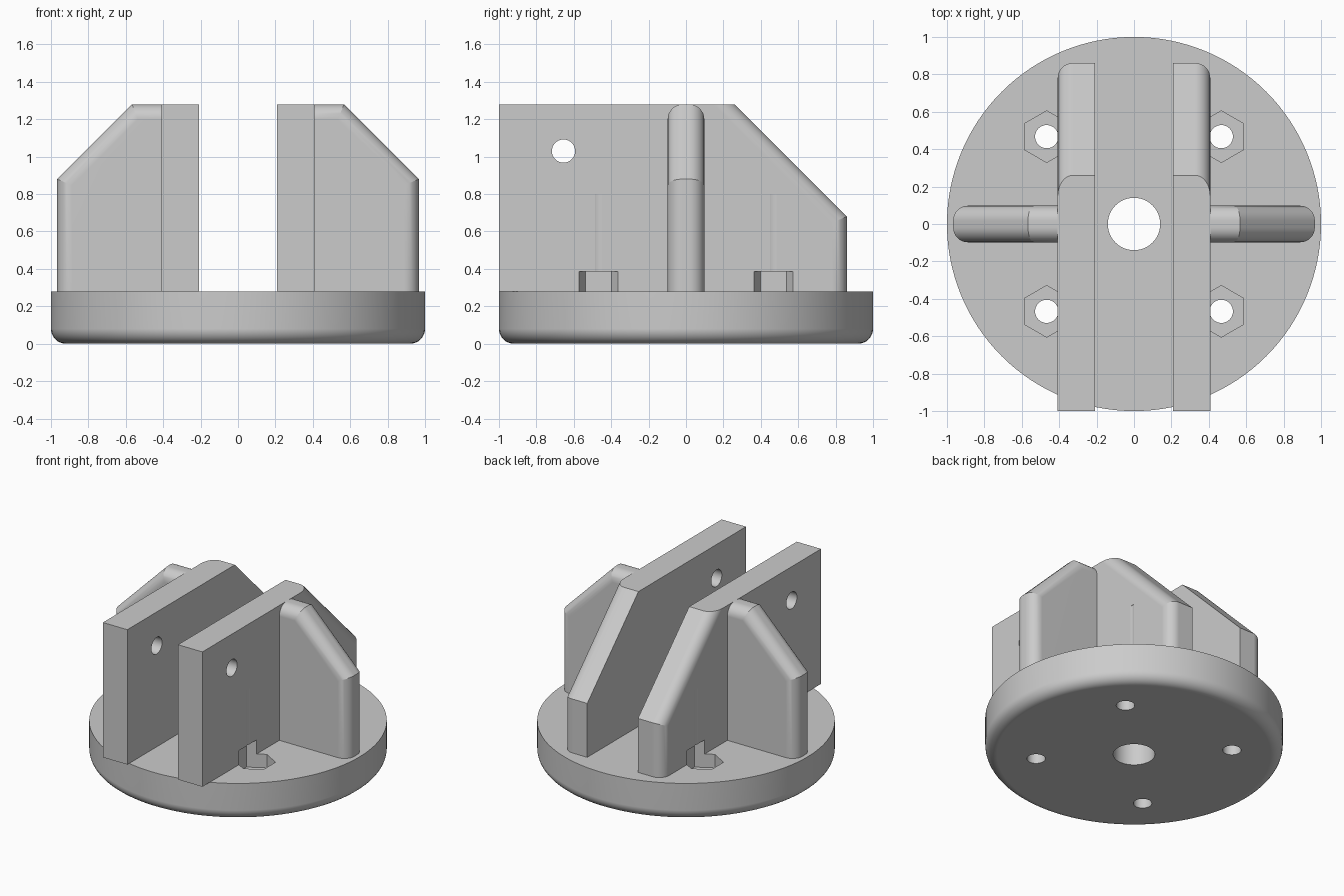
import bpy, bmesh
from math import radians, cos, sin, pi
from mathutils import Matrix

if "Cube" in bpy.data.objects:
    bpy.data.objects.remove(bpy.data.objects["Cube"], do_unlink=True)

GREY = (0.6, 0.6, 0.6, 1)
grey = bpy.data.materials.new("light grey")
grey.use_nodes = True
grey.diffuse_color = GREY
grey.node_tree.nodes["Principled BSDF"].inputs["Base Color"].default_value = GREY

FLOOR, TOP, FILLET = 0.28, 1.28, 0.08
BOLT, BOLT_R = 0.467, 0.062


def add_object(name, bm):
    bmesh.ops.recalc_face_normals(bm, faces=bm.faces)
    mesh = bpy.data.meshes.new(name)
    bm.to_mesh(mesh)
    bm.free()
    mesh.materials.append(grey)
    obj = bpy.data.objects.new(name, mesh)
    bpy.context.collection.objects.link(obj)
    return obj


def prism(points, offset):
    """Extrude a closed outline; returns the bmesh."""
    bm = bmesh.new()
    face = bm.faces.new([bm.verts.new(p) for p in points])
    geom = bmesh.ops.extrude_face_region(bm, geom=[face])["geom"]
    bmesh.ops.translate(bm, vec=offset, verts=[v for v in geom if isinstance(v, bmesh.types.BMVert)])
    bmesh.ops.recalc_face_normals(bm, faces=bm.faces)
    return bm


def round_edges(bm, rule, segments=8):
    bmesh.ops.bevel(bm, geom=[e for e in bm.edges if rule(*[v.co for v in e.verts])],
                    offset=FILLET, segments=segments, profile=0.5, affect='EDGES')


def cylinder(radius, z0, z1, x=0, y=0, sides=48):
    ring = [(x + radius * sin(2 * pi * i / sides), y + radius * cos(2 * pi * i / sides), z0)
            for i in range(sides)]
    return prism(ring, (0, 0, z1 - z0))


def finish(obj, cutters):
    """Cut the holes, then shade with crisp edges."""
    bpy.ops.object.select_all(action='DESELECT')
    bpy.context.view_layer.objects.active = obj
    obj.select_set(True)
    for cutter in cutters:
        mod = obj.modifiers.new("cut", 'BOOLEAN')
        mod.operation, mod.solver, mod.object = 'DIFFERENCE', 'EXACT', cutter
        bpy.ops.object.modifier_apply(modifier=mod.name)
    bpy.ops.object.shade_smooth_by_angle(angle=radians(15))
    weighted = obj.modifiers.new("flat shading", 'WEIGHTED_NORMAL')
    weighted.keep_sharp = True


# Cutters: centre bore, bolt holes with nut pockets, cross pin holes
bore = add_object("bore_cutter", cylinder(0.14, -0.1, 0.5, sides=64))
bolts = []
for sx in (-1, 1):
    for sy in (-1, 1):
        x, y = sx * BOLT, sy * BOLT
        bolts.append(add_object("bolt_cutter", cylinder(BOLT_R, -0.1, 0.8, x, y)))
        bolts.append(add_object("nut_cutter", cylinder(0.138, 0.18, 0.385, x, y, sides=6)))
pins = []
for y, z in ((-0.655, 1.03), (0.275, 0.495)):
    bm = cylinder(BOLT_R, -0.7, 0.7)
    bm.transform(Matrix.Translation((0, y, z)) @ Matrix.Rotation(pi / 2, 4, 'Y'))
    pins.append(add_object("pin_cutter", bm))

# Round base with a rounded lower rim
bm = cylinder(1, 0, FLOOR, sides=128)
round_edges(bm, lambda a, b: a.z < 0.01 and b.z < 0.01)
finish(add_object("base", bm), [bore] + bolts)

wall_outline = ((-1, FLOOR), (0.86, FLOOR), (0.86, 0.68), (0.26, TOP), (-1, TOP))
rib_outline = ((0.408, FLOOR), (0.967, FLOOR), (0.967, 0.88), (0.567, TOP), (0.408, TOP))

for side, s in (("left", 1), ("right", -1)):
    # Upright wall: the outer edge is rounded down the slope and the back
    bm = prism([(s * 0.208, y, z) for y, z in wall_outline], (s * 0.2, 0, 0))
    round_edges(bm, lambda a, b: min(abs(a.x), abs(b.x)) > 0.3 and min(a.y, b.y) > 0.2)
    finish(add_object(side + "_wall", bm), pins + bolts)

    # Side rib: both faces rounded over the top, slope and outer end
    bm = prism([(s * x, -0.098, z) for x, z in rib_outline], (0, 0.196, 0))
    round_edges(bm, lambda a, b: abs(a.y - b.y) < 0.01 and max(a.z, b.z) > FLOOR + 0.01
                and max(abs(a.x), abs(b.x)) > 0.5)
    finish(add_object(side + "_rib", bm), [])

for cutter in [bore] + bolts + pins:
    bpy.data.objects.remove(cutter, do_unlink=True)
